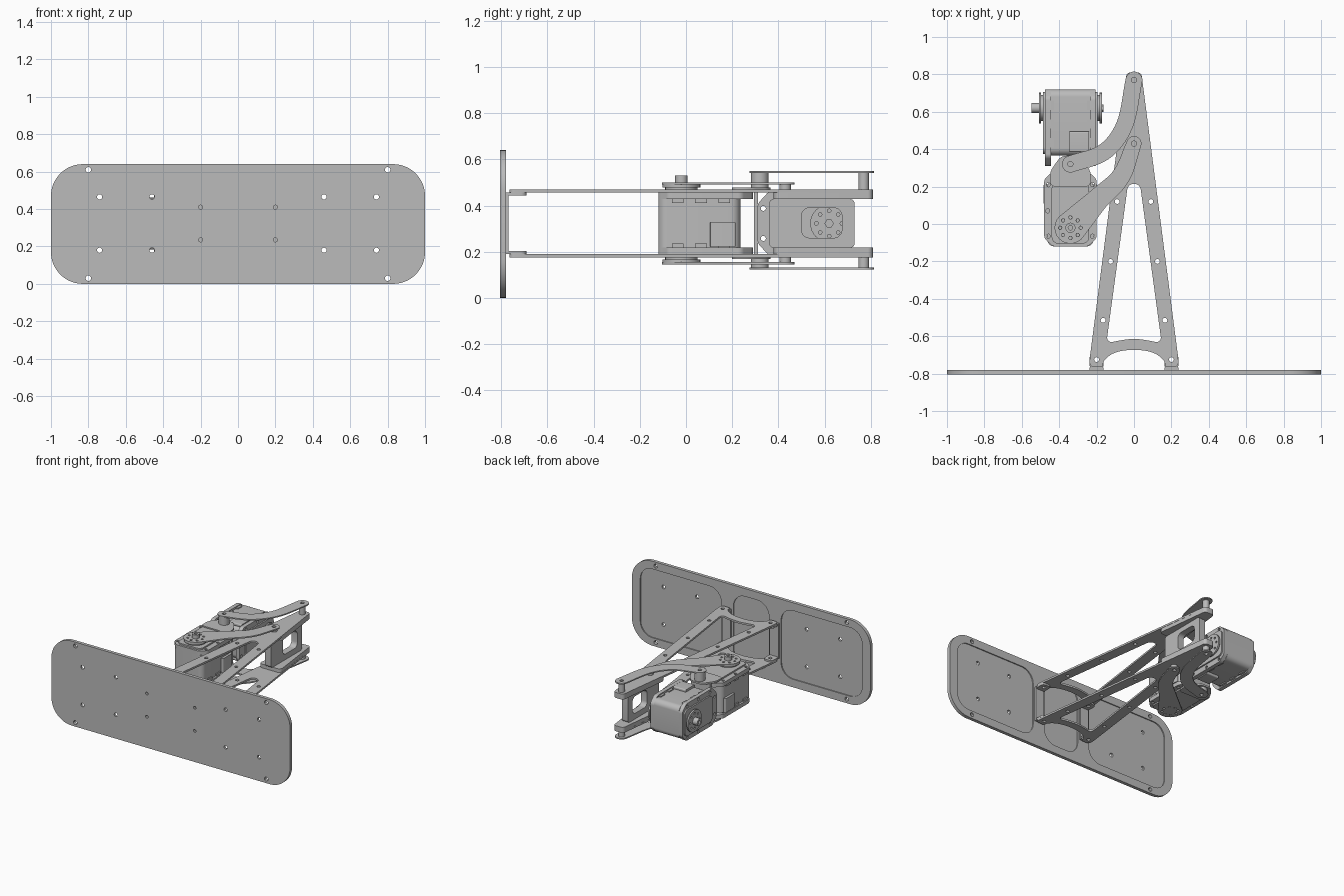
import bpy, bmesh, math
from mathutils import Vector, Matrix

cube = bpy.data.objects.get("Cube")
if cube:
    bpy.data.objects.remove(cube)

GREY = (0.5, 0.5, 0.5, 1)
metal = bpy.data.materials.new("plain_grey")
metal.use_nodes = True
metal.diffuse_color = GREY
metal.node_tree.nodes["Principled BSDF"].inputs["Base Color"].default_value = GREY

X, Y, Z = Vector((1, 0, 0)), Vector((0, 1, 0)), Vector((0, 0, 1))
MID = 0.3225    # height of the mechanism's mid plane


def frame(u, w, origin=(0, 0, 0)):
    """Local x along u, local z along w."""
    rot = Matrix((u, w.cross(u), w)).transposed().to_4x4()
    return Matrix.Translation(origin) @ rot


LEVEL = frame(X, Z, (0, 0, MID))


def circle(x, y, r, n=24):
    return [(x + r * math.cos(math.tau * i / n), y + r * math.sin(math.tau * i / n)) for i in range(n)]


def rounded(points, r, n=8):
    """Fillet every corner; r is the tangent length."""
    out = []
    for i, p in enumerate(points):
        p = Vector(p)
        da, db = Vector(points[i - 1]) - p, Vector(points[(i + 1) % len(points)]) - p
        t = min(r, da.length * 0.49, db.length * 0.49)
        a, b = p + da.normalized() * t, p + db.normalized() * t
        w = math.sin(da.angle(db) / 2)
        for k in range(n + 1):
            s = k / n
            c0, c1, c2 = (1 - s) ** 2, 2 * w * s * (1 - s), s * s
            out.append(tuple((a * c0 + p * c1 + b * c2) / (c0 + c1 + c2)))
    return out


def rect(x0, x1, y0, y1):
    return [(x0, y0), (x1, y0), (x1, y1), (x0, y1)]


def mirrored(half):
    """Close a right-hand outline, given bottom to top, with its mirror image."""
    return half + [(-x, y) for x, y in reversed(half) if x > 1e-6]


def plate(name, loops, lo, hi, m=LEVEL):
    """Extrude an outline, with following loops as holes, from lo to hi."""
    curve = bpy.data.curves.new(name, "CURVE")
    curve.dimensions = "2D"
    curve.fill_mode = "BOTH"
    curve.extrude = abs(hi - lo) / 2
    for loop in loops:
        spline = curve.splines.new("POLY")
        spline.points.add(len(loop) - 1)
        for point, (x, y) in zip(spline.points, loop):
            point.co = (x, y, 0, 1)
        spline.use_cyclic_u = True
    temp = bpy.data.objects.new(name + "_outline", curve)
    mesh = bpy.data.meshes.new_from_object(temp)
    bpy.data.objects.remove(temp)
    bpy.data.curves.remove(curve)
    mesh.transform(m @ Matrix.Translation((0, 0, (lo + hi) / 2)))
    bm = bmesh.new()
    bm.from_mesh(mesh)
    bmesh.ops.remove_doubles(bm, verts=bm.verts, dist=1e-5)
    bmesh.ops.recalc_face_normals(bm, faces=bm.faces)
    bm.to_mesh(mesh)
    bm.free()
    mesh.shade_smooth()
    mesh.set_sharp_from_angle(angle=math.radians(30))
    mesh.materials.clear()
    mesh.materials.append(metal)
    obj = bpy.data.objects.new(name, mesh)
    bpy.context.collection.objects.link(obj)
    return obj


def sweep(points, radii):
    """Outline of a curved strap with round ends."""
    pts = [Vector(p) for p in points]
    fine, rad = [], []
    for i in range(len(pts) - 1):
        a, b = pts[i], pts[i + 1]
        ta = (b - pts[max(i - 1, 0)]) * (0.5 if i else 1)
        tb = (pts[min(i + 2, len(pts) - 1)] - a) * (0.5 if i + 2 < len(pts) else 1)
        for k in range(8 + (i + 2 == len(pts))):
            s = k / 8
            fine.append(a * (2*s**3 - 3*s*s + 1) + ta * (s**3 - 2*s*s + s)
                        + b * (3*s*s - 2*s**3) + tb * (s**3 - s*s))
            rad.append(radii[i] + (radii[i + 1] - radii[i]) * s)
    left, right = [], []
    for i, p in enumerate(fine):
        d = (fine[min(i + 1, len(fine) - 1)] - fine[max(i - 1, 0)]).normalized()
        n = Vector((-d.y, d.x)) * rad[i]
        left.append(tuple(p + n))
        right.append(tuple(p - n))

    def cap(centre, start):
        v = Vector(start) - centre
        return [tuple(centre + Matrix.Rotation(-math.pi * k / 12, 2) @ v) for k in range(1, 12)]
    return left + cap(fine[-1], left[-1]) + right[::-1] + cap(fine[0], right[0])


# Front board: solid face layer and a rear rim layer with shallow pockets
front = frame(X, -Y)
outline = rounded(rect(-1, 1, 0, 0.64), 0.17, 12)
corner_holes = [circle(sx * 0.8, z, 0.015, 12) for sx in (-1, 1) for z in (0.03, 0.61)]
inner_holes = [circle(sx * x, z, 0.014, 12) for sx in (-1, 1) for x in (0.46, 0.74) for z in (0.18, 0.465)]
mount_holes = [circle(sx * 0.2, z, 0.011, 12) for sx in (-1, 1) for z in (0.235, 0.41)]
pockets = [rounded(rect(*span, 0.06, 0.58), 0.1) for span in ((-0.93, -0.25), (-0.15, 0.15), (0.25, 0.93))]
plate("board_face", [outline] + corner_holes + inner_holes + mount_holes, 0.788, 0.805, front)
plate("board_rim", [outline] + corner_holes + mount_holes + pockets, 0.78, 0.788, front)

# Frame, link and servo mount outlines
side = [(0, -0.67), (0.08, -0.68), (0.13, -0.7), (0.165, -0.735), (0.165, -0.765),
        (0.237, -0.765), (0.237, -0.72), (0.045, 0.765), (0.04, 0.81)]
window = [(0, -0.612), (0.08, -0.623), (0.148, -0.638), (0.032, 0.215)]
bolt_holes = [circle(s * x, y, 0.013, 12) for s in (-1, 1)
              for x, y in ((0.09, 0.12), (0.125, -0.2), (0.165, -0.515), (0.2, -0.725))]
tip_hole = circle(0, 0.77, 0.013, 12)
a_frame = [rounded(mirrored(side), 0.04), rounded(mirrored(window), 0.04)] + bolt_holes
tip = [rounded([(-0.092, 0.38), (0.092, 0.38), (0.045, 0.765), (0.04, 0.81), (-0.04, 0.81), (-0.045, 0.765)], 0.03)]
crank_path = [(-0.34, -0.02), (-0.2, 0.125), (-0.07, 0.255), (0, 0.43)]
rod_path = [(-0.34, 0.32), (-0.16, 0.385), (-0.05, 0.53), (0, 0.77)]
horn_holes = [circle(-0.34 + 0.055 * math.cos(k * math.pi / 4), -0.02 + 0.055 * math.sin(k * math.pi / 4), 0.009, 8)
              for k in range(8)]
crank = [sweep(crank_path, [0.085, 0.06, 0.05, 0.04]), circle(0, 0.43, 0.014, 12)] + horn_holes
rod = [sweep(rod_path, [0.045, 0.045, 0.045, 0.045]), circle(0, 0.77, 0.014, 12), circle(-0.34, 0.32, 0.014, 12)]
joint = [rounded([(-0.45, 0.2), (-0.23, 0.2), (-0.23, 0.28), (-0.29, 0.365), (-0.39, 0.365), (-0.45, 0.28)], 0.03)]

# Upper and lower layers of the mechanism
for s, level, rod_z in ((1, "upper", 0.218), (-1, "lower", 0.19)):
    def layer(part, loops, lo, hi):
        plate(level + "_" + part, loops, *sorted((s * lo, s * hi)))
    layer("a_frame", a_frame, 0.133, 0.147)
    layer("tip_block", tip, 0.105, 0.133)
    layer("crank_link", crank, 0.168, 0.178)
    layer("rod_link", rod, rod_z, rod_z + 0.009)
    layer("crank_pin", [circle(0, 0.43, 0.025), circle(0, 0.43, 0.014, 12)], 0.147, 0.168)
    layer("rod_pin", [circle(0, 0.77, 0.023), circle(0, 0.77, 0.014, 12)], 0.147, rod_z)
    layer("joint_plate", joint, 0.142, 0.155)
    layer("joint_pin", [circle(-0.34, 0.32, 0.038), circle(-0.34, 0.32, 0.014, 12)], 0.155, rod_z)

# Spacer window joining the two tips
plate("tip_spacer", [rounded(rect(0.36, 0.73, 0.217, 0.428), 0.02), rounded(rect(0.5, 0.675, 0.26, 0.39), 0.035)],
      -0.025, 0.025, frame(Y, X))

# Foot brackets holding the frames on the board
for s, hand in ((1, "left"), (-1, "right")):
    x = 0.2 * s
    plate(hand + "_foot_web", [rect(x - 0.037, x + 0.037, -0.78, -0.768)], -0.133, 0.133)
    for level in (-1, 1):
        flange = [rounded([(x - 0.037, -0.78), (x + 0.037, -0.78), (x + 0.037, -0.69), (x - 0.037, -0.69)], 0.025),
                  circle(x, -0.725, 0.013, 12)]
        plate(hand + "_foot_flange", flange, *sorted((level * 0.12, level * 0.133)))


def servo(name, m):
    """Servo with its output axis on local z and its body along local x."""
    cover = [(-0.1, -0.095), (-0.055, -0.14), (0.26, -0.14), (0.31, -0.085),
             (0.31, 0.085), (0.26, 0.14), (-0.055, 0.14), (-0.1, 0.095)]
    screws = [circle(u, s * v, 0.011, 10) for s in (-1, 1)
              for u, v in ((-0.045, 0.118), (0.09, 0.122), (0.23, 0.118), (0.285, 0.065))]
    plate(name + "_body", [rounded(rect(-0.1, 0.255, -0.125, 0.125), 0.04)], -0.105, 0.105, m)
    for s, end in ((1, "front"), (-1, "rear")):
        def part(label, loops, lo, hi):
            plate(f"{name}_{end}_{label}", loops, *sorted((s * lo, s * hi)), m)
        part("cover", [rounded(cover, 0.015)] + screws, 0.105, 0.135)
        part("cap", [rounded(rect(-0.085, 0.245, -0.1, 0.1), 0.035)], 0.135, 0.146)
        part("collar", [circle(0, 0, 0.07, 32)], 0.146, 0.156)
        part("horn", [circle(0, 0, 0.082, 32)] + [circle(0.055 * math.cos(k * math.pi / 4),
             0.055 * math.sin(k * math.pi / 4), 0.008, 8) for k in range(8)], 0.156, 0.168)
    plate(name + "_hub", [circle(0, 0, 0.027), circle(0, 0, 0.012, 12)], 0.168, 0.207, m)
    plate(name + "_rear_screw", [circle(0, 0, 0.02, 6)], -0.178, -0.168, m)
    # connector housings and edge clips on both flanks
    for s in (-1, 1):
        plate(name + "_connector", [rounded(rect(0.125, 0.235, *sorted((s * 0.12, s * 0.143))), 0.008)], -0.1, 0.005, m)
        for u in (-0.04, 0.06, 0.16):
            for w in (-0.105, 0.088):
                plate(name + "_clip", [rect(u, u + 0.05, *sorted((s * 0.12, s * 0.133)))], w, w + 0.017, m)


servo("inner_servo", frame(Y, Z, (-0.34, -0.02, MID)))
servo("outer_servo", frame(-Y, -X, (-0.34, 0.62, MID)))

# Web between the two servos
plate("joint_web", [rect(-0.42, -0.26, 0.295, 0.312)], -0.142, 0.142)
